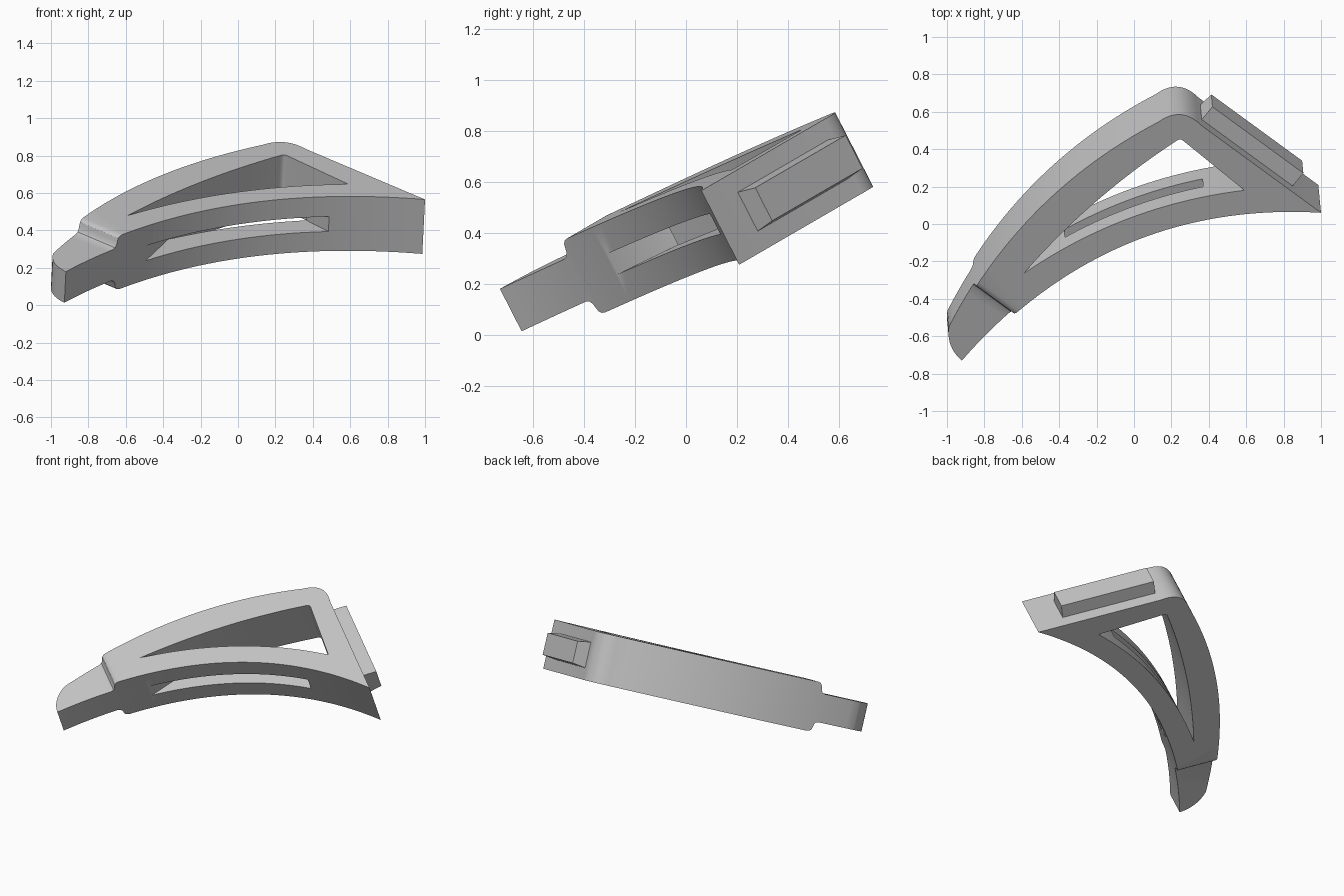
import bpy, bmesh
from mathutils import Vector

cube = bpy.data.objects.get("Cube")
if cube:
    bpy.data.objects.remove(cube)

# Tilted working plane: the bracket's top face passes through CORNER
NORMAL = Vector((0.045, -0.455, 0.89)).normalized()
CORNER = Vector((1.0, 0.06, 0.565))
THICK = 0.327

grey = bpy.data.materials.new("plain grey")
grey.use_nodes = True
grey.diffuse_color = (0.55, 0.55, 0.55, 1)
grey.node_tree.nodes["Principled BSDF"].inputs["Base Color"].default_value = grey.diffuse_color


def on_plane(p, h=0.0):
    """Plan point lifted on to the tilted face, then moved h along its normal."""
    dx, dy = p[0] - CORNER.x, p[1] - CORNER.y
    z = CORNER.z - (NORMAL.x * dx + NORMAL.y * dy) / NORMAL.z
    return Vector((p[0], p[1], z)) + NORMAL * h


def arc(a, b, c, steps=20):
    """Smooth curve through three plan points, without the last point."""
    a, b, c = Vector(a), Vector(b), Vector(c)
    m = (b - a).length / ((b - a).length + (c - b).length)
    pts = []
    for i in range(steps):
        t = i / steps
        pts.append(a * (t - m) * (t - 1) / m + b * t * (t - 1) / (m * (m - 1))
                   + c * t * (t - m) / (1 - m))
    return pts


def solid(name, ring_a, ring_b):
    """Closed solid between two matching rings."""
    bm = bmesh.new()
    va = [bm.verts.new(p) for p in ring_a]
    vb = [bm.verts.new(p) for p in ring_b]
    bm.faces.new(va)
    bm.faces.new(vb[::-1])
    for i in range(len(va)):
        j = (i + 1) % len(va)
        bm.faces.new((va[j], va[i], vb[i], vb[j]))
    bmesh.ops.recalc_face_normals(bm, faces=bm.faces)
    mesh = bpy.data.meshes.new(name)
    bm.to_mesh(mesh)
    bm.free()
    mesh.materials.append(grey)
    obj = bpy.data.objects.new(name, mesh)
    bpy.context.collection.objects.link(obj)
    return obj


def prism(name, plan, top, bottom):
    return solid(name, [on_plane(p, top) for p in plan], [on_plane(p, bottom) for p in plan])


def cut(obj, cutter):
    cutter.hide_render = True
    mod = obj.modifiers.new("cut", 'BOOLEAN')
    mod.operation = 'DIFFERENCE'
    mod.solver = 'EXACT'
    mod.object = cutter
    bpy.context.view_layer.objects.active = obj
    bpy.ops.object.modifier_apply(modifier=mod.name)
    bpy.data.objects.remove(cutter)


# Bracket body: end edge, rounded peak, outer curve, tongue tip, inner curve
outline = [(1.0, 0.06)]
outline += arc((0.36, 0.527), (0.25, 0.585), (0.13, 0.545), 12)
outline += arc((0.13, 0.545), (-0.48, 0.108), (-0.986, -0.58), 32)
outline += arc((-0.986, -0.58), (-0.977, -0.68), (-0.917, -0.762), 10)
outline += arc((-0.917, -0.762), (-0.78, -0.615), (-0.64, -0.485), 6)
outline += arc((-0.64, -0.485), (0.0, -0.092), (1.0, 0.06), 30)
bracket = prism("bracket_body", outline, 0, -THICK)

# Triangular opening
opening = arc((-0.59, -0.265), (-0.18, 0.14), (0.225, 0.443), 20)
opening += arc((0.225, 0.443), (0.248, 0.452), (0.27, 0.438), 5)
opening += arc((0.59, 0.18), (0.0, 0.04), (-0.59, -0.265), 24)
cut(bracket, prism("opening_cutter", opening, 0.1, -THICK - 0.1))

# Slot through the inner rail, narrowing towards the back
slot = [(-0.525, -0.44), (-0.33, -0.06), (0.31, 0.205), (0.57, -0.03), (0.4, -0.2)]
cut(bracket, prism("slot_cutter", slot, -0.12, -0.21))

# Thin tongue: rounded steps cut from the top and bottom
step_start = on_plane((-0.64, -0.485))
along = (on_plane((-0.845, -0.335)) - step_start).normalized()
outward = NORMAL.cross(along)
profile = [(-0.03, 0.1), (-0.03, 0), (-0.012, -0.004), (0.0, -0.014), (0.005, -0.03),
           (0.01, -0.05), (0.02, -0.064), (0.04, -0.07), (0.7, -0.07), (0.7, 0.1)]
for side in (1, -1):
    ring = []
    for s, h in profile:
        height = h if side == 1 else -THICK - h
        ring.append(step_start + outward * s + NORMAL * height)
    cut(bracket, solid("step_cutter", [p - along * 0.4 for p in ring],
                       [p + along * 0.7 for p in ring]))

# Tapered block on the straight end face
edge = (on_plane((0.36, 0.527)) - CORNER).normalized()
facing = edge.cross(NORMAL)


def block_ring(out, half):
    return [CORNER + edge * s + facing * out + NORMAL * (h - THICK / 2)
            for s, h in ((0.194, half), (0.83, half), (0.83, -half), (0.194, -half))]


block = solid("end_block", block_ring(-0.03, 0.09), block_ring(0.09, 0.073))

# Smooth curves, sharp edges
bpy.ops.object.select_all(action='DESELECT')
for obj in (bracket, block):
    obj.select_set(True)
bpy.context.view_layer.objects.active = bracket
bpy.ops.object.shade_smooth_by_angle(angle=0.52)
